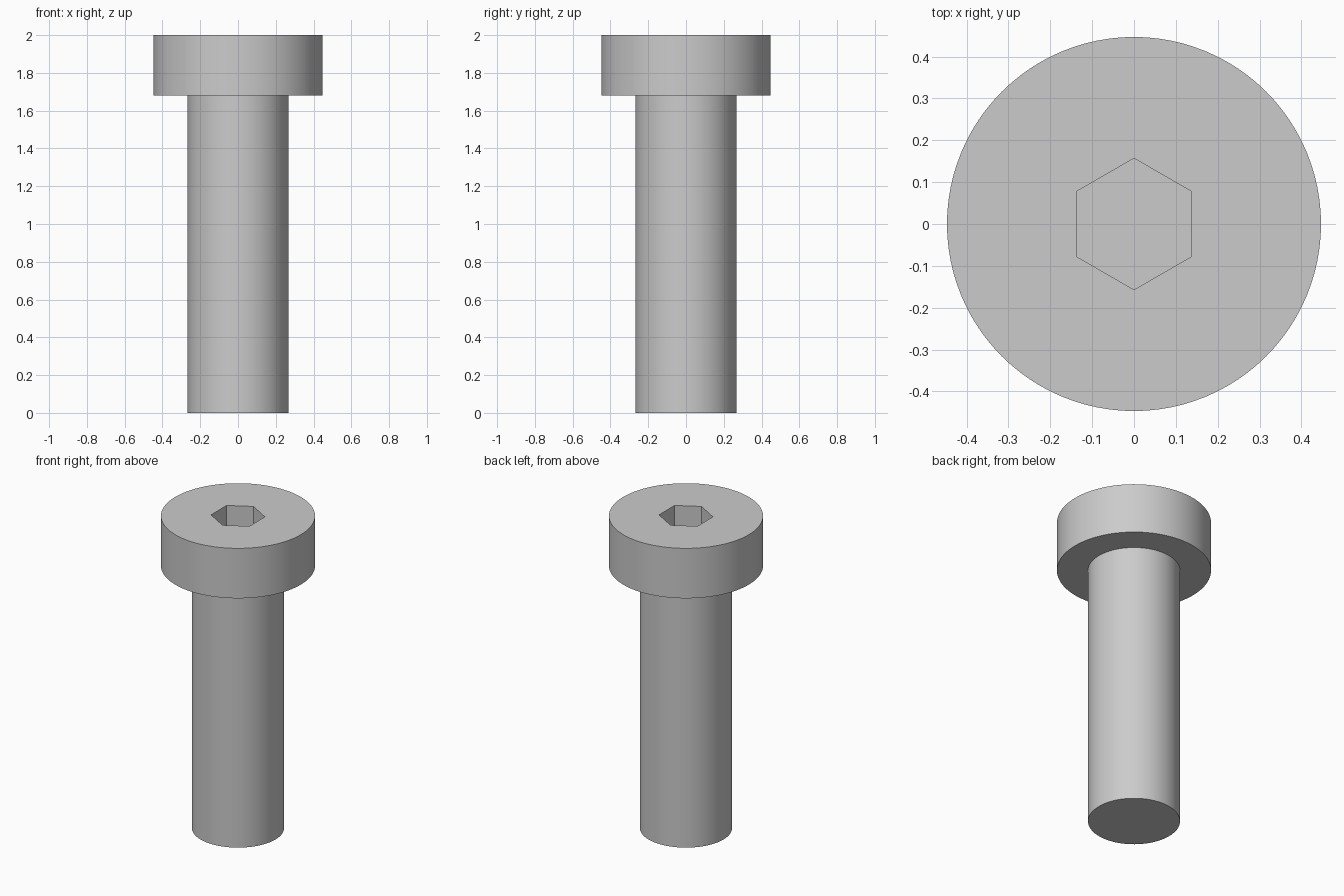
import bpy, bmesh, math

cube = bpy.data.objects.get("Cube")
if cube:
    bpy.data.objects.remove(cube, do_unlink=True)

SEGMENTS = 96
HEAD_R, SHANK_R, HEX_R = 0.447, 0.267, 0.157
HEAD_BOTTOM, TOP, SOCKET_FLOOR = 1.68, 2.0, 1.82

steel = bpy.data.materials.new("grey_steel")
steel.use_nodes = True
colour = (0.6, 0.6, 0.6, 1)
steel.diffuse_color = colour
steel.node_tree.nodes["Principled BSDF"].inputs["Base Color"].default_value = colour


def ring(bm, radius, z, hexagonal=False):
    """Loop of points on a circle, or on a hexagon with corners on the y axis."""
    verts = []
    for i in range(SEGMENTS):
        a = 2 * math.pi * i / SEGMENTS
        r = radius
        if hexagonal:
            off = (a + math.pi / 6) % (math.pi / 3) - math.pi / 6
            r *= math.cos(math.pi / 6) / math.cos(off)
        verts.append(bm.verts.new((r * math.cos(a), r * math.sin(a), z)))
    return verts


def bridge(bm, lower, upper):
    for i in range(SEGMENTS):
        j = (i + 1) % SEGMENTS
        bm.faces.new((lower[i], lower[j], upper[j], upper[i]))


# Shank, head and hex socket as one continuous stack of rings
bm = bmesh.new()
rings = [
    ring(bm, SHANK_R, 0),
    ring(bm, SHANK_R, HEAD_BOTTOM),
    ring(bm, HEAD_R, HEAD_BOTTOM),
    ring(bm, HEAD_R, TOP),
    ring(bm, HEX_R, TOP, True),
    ring(bm, HEX_R, SOCKET_FLOOR, True),
]
for lower, upper in zip(rings, rings[1:]):
    bridge(bm, lower, upper)

# Shank end and socket floor
bm.faces.new(reversed(rings[0]))
bm.faces.new(rings[-1])
bmesh.ops.recalc_face_normals(bm, faces=bm.faces)

mesh = bpy.data.meshes.new("socket_screw")
bm.to_mesh(mesh)
bm.free()
mesh.materials.append(steel)
screw = bpy.data.objects.new("socket_screw", mesh)
bpy.context.collection.objects.link(screw)

# Smooth round walls, crisp rims
bpy.ops.object.select_all(action="DESELECT")
screw.select_set(True)
bpy.context.view_layer.objects.active = screw
bpy.ops.object.shade_smooth_by_angle(angle=math.radians(30))
